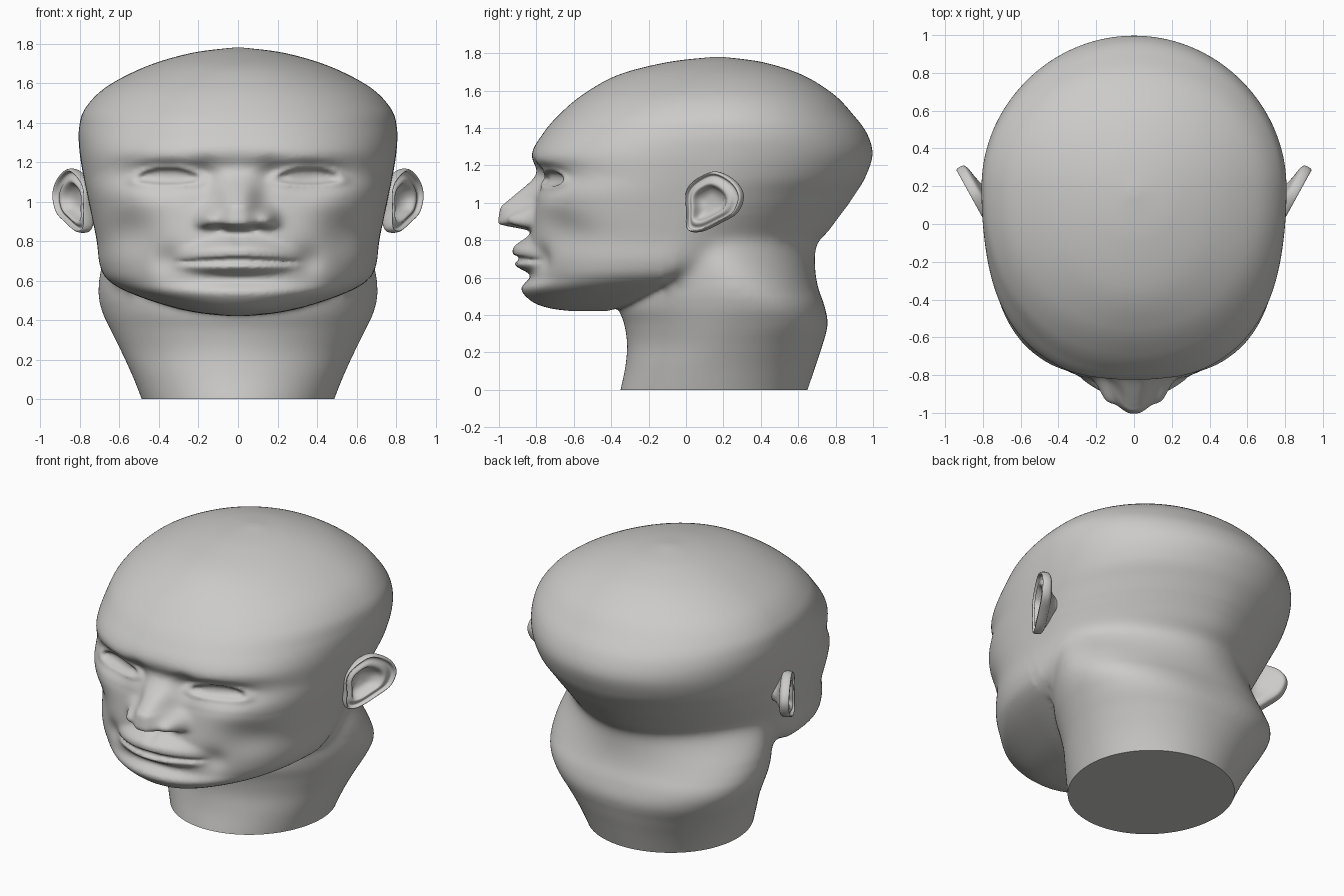
import bpy, bmesh, math

if "Cube" in bpy.data.objects:
    bpy.data.objects.remove(bpy.data.objects["Cube"])

TAU = 2 * math.pi

skin = bpy.data.materials.new("warm_grey_clay")
skin.diffuse_color = (0.6, 0.595, 0.58, 1)
skin.use_nodes = True
skin.node_tree.nodes["Principled BSDF"].inputs["Base Color"].default_value = skin.diffuse_color


def spline(rows, steps, closed=False):
    """Catmull-Rom curve through rows of numbers."""
    n, out = len(rows), []
    pick = (lambda i: rows[i % n]) if closed else (lambda i: rows[max(0, min(n - 1, i))])
    for i in range(n if closed else n - 1):
        a, b, c, d = pick(i - 1), pick(i), pick(i + 1), pick(i + 2)
        for s in range(steps):
            t = s / steps
            out.append([q + 0.5 * t * (r - p + t * (2 * p - 5 * q + 4 * r - s3 + t * (3 * (q - r) + s3 - p)))
                        for p, q, r, s3 in zip(a, b, c, d)])
    if not closed:
        out.append(list(rows[-1]))
    return out


def loft(bm, rings):
    """Closed skin over equal rings of points, capped at both ends."""
    vs = [[bm.verts.new(p) for p in ring] for ring in rings]
    n = len(rings[0])
    faces = [bm.faces.new((a[j], a[(j + 1) % n], b[(j + 1) % n], b[j]))
             for a, b in zip(vs, vs[1:]) for j in range(n)]
    faces += [bm.faces.new(vs[0]), bm.faces.new(vs[-1])]
    bmesh.ops.recalc_face_normals(bm, faces=faces)


def make_object(name, bm):
    me = bpy.data.meshes.new(name)
    bm.to_mesh(me)
    bm.free()
    me.materials.append(skin)
    ob = bpy.data.objects.new(name, me)
    bpy.context.collection.objects.link(ob)
    return ob


def smooth_shade(ob, degrees=50):
    bpy.ops.object.select_all(action='DESELECT')
    ob.select_set(True)
    bpy.context.view_layer.objects.active = ob
    bpy.ops.object.shade_smooth_by_angle(angle=math.radians(degrees))


def step(a, b, v):
    t = max(0.0, min(1.0, (v - a) / (b - a)))
    return t * t * (3 - 2 * t)


def bump(x, z, cx, cz, sx, sz):
    return math.exp(-((x - cx) / sx) ** 2 - ((z - cz) / sz) ** 2)


def face_relief(x, z):
    """How far the face stands forward of the plain head, at |x| and z."""
    if z > 1.5:
        return 0.0
    # nose: ridge, wings and nostrils
    ridge = 0.182 * step(0.845, 0.892, z) * max(0.0, 1 - max(0.0, z - 0.98) / 0.21) ** 1.4
    width = 0.095 + 0.035 * math.exp(-((z - 0.92) / 0.07) ** 2)
    h = ridge * math.exp(-(x / width) ** 2.6)
    h += 0.075 * step(0.85, 0.885, z) * bump(x, z, 0.15, 0.905, 0.05, 0.055)
    h -= 0.045 * bump(x, z, 0.085, 0.868, 0.035, 0.014)
    # lips, thinning towards the corners
    if x < 0.34:
        fall = 1 - (x / 0.34) ** 2
        line = 0.703 - 0.012 * (x / 0.34) ** 2
        r = (z - line) / (0.45 + 0.55 * fall)
        upper = step(-0.002, 0.022, r) * (1 - step(0.05, 0.14, r)) * 0.085
        lower = step(-0.002, 0.02, -r) * (1 - step(0.03, 0.09, -r)) * 0.07
        h += (upper + lower) * fall ** 1.5
        h -= 0.012 * math.exp(-((z - line) / 0.01) ** 2) * min(1.0, fall * 4)
        h -= 0.012 * bump(x, z, 0, 0.81, 0.03, 0.04)
    # chin, cheeks and brow
    h -= 0.015 * bump(x, z, 0, 0.605, 0.25, 0.03)
    h -= 0.03 * bump(x, z, 0.36, 0.70, 0.07, 0.07)
    h += 0.015 * bump(x, z, 0.5, 1.0, 0.16, 0.08)
    h -= 0.045 * bump(x, z, 0.56, 0.84, 0.13, 0.11)
    h += 0.012 * bump(x, z, 0.34, 1.225, 0.22, 0.04)
    # eye sockets, eyeballs and lids
    h -= 0.075 * bump(x, z, 0.38, 1.13, 0.19, 0.075)
    h -= 0.03 * bump(x, z, 0.17, 1.14, 0.06, 0.07)
    zc = 1.118 + 0.012 * (1 - ((x - 0.355) / 0.15) ** 2)
    e = math.hypot((x - 0.355) / 0.145, (z - zc) / 0.037)
    if e < 3:
        h += 0.03 * math.exp(-(e / 1.9) ** 2)
        h += 0.016 * math.exp(-((e - 1.25) / 0.2) ** 2)
        h -= 0.014 * (1 - step(0.92, 1.1, e))
    h -= 0.006 * bump(x, z, 0.36, 1.185, 0.14, 0.009)
    return h


def body_rings(rows, steps, count, relief=None):
    """Rows: z, front y, back y, half width, y of widest point, front and back squareness."""
    rings = []
    for z, front, back, w, c, n, m in spline(rows, steps):
        ring = []
        for k in range(count):
            co, si = math.cos(TAU * k / count), math.sin(TAU * k / count)
            p = n if si < 0 else m
            r = (abs(co) ** p + abs(si) ** p) ** (-1 / p)
            x = w * co * r
            y = c + (back - c if si > 0 else c - front) * si * r
            if relief and si < 0:
                y -= relief(abs(x), z) * step(0, 0.35, -si)
            ring.append((x, y, z))
        rings.append(ring)
    return rings


# head and neck volumes
bm = bmesh.new()
head_rows = [
    (0.422, -0.62, -0.42, 0.06, -0.52, 2, 2), (0.437, -0.73, -0.36, 0.20, -0.45, 2.2, 2),
    (0.47, -0.82, -0.20, 0.35, -0.36, 2.2, 2), (0.535, -0.88, -0.04, 0.54, -0.25, 2.2, 2),
    (0.60, -0.85, 0.12, 0.655, -0.13, 2.3, 1.9), (0.68, -0.845, 0.42, 0.70, -0.08, 2.35, 1.8),
    (0.80, -0.84, 0.71, 0.715, -0.05, 2.5, 1.75), (0.92, -0.82, 0.815, 0.74, 0.03, 2.75, 1.8),
    (1.04, -0.80, 0.90, 0.765, 0.09, 2.85, 1.9), (1.14, -0.785, 0.96, 0.785, 0.14, 2.75, 2),
    (1.26, -0.823, 0.997, 0.803, 0.18, 2.5, 2), (1.37, -0.765, 0.968, 0.805, 0.20, 2.3, 2),
    (1.47, -0.68, 0.895, 0.775, 0.20, 2.2, 2), (1.58, -0.55, 0.79, 0.668, 0.20, 2.1, 2),
    (1.685, -0.36, 0.62, 0.465, 0.20, 2, 2), (1.752, -0.10, 0.41, 0.24, 0.18, 2, 2),
    (1.78, 0.14, 0.20, 0.03, 0.17, 2, 2)]
loft(bm, body_rings(head_rows, 11, 384, face_relief))
neck_rows = [
    (-0.06, -0.36, 0.63, 0.465, 0.17, 2, 2), (0.0, -0.35, 0.65, 0.487, 0.17, 2, 2),
    (0.12, -0.325, 0.69, 0.535, 0.19, 2, 2.05), (0.24, -0.315, 0.73, 0.59, 0.22, 1.9, 2.15),
    (0.35, -0.33, 0.757, 0.645, 0.25, 1.85, 2.3), (0.45, -0.36, 0.74, 0.69, 0.27, 1.8, 2.3),
    (0.57, -0.33, 0.70, 0.712, 0.25, 1.8, 2.0), (0.70, -0.22, 0.69, 0.69, 0.18, 1.8, 1.75),
    (0.85, -0.10, 0.70, 0.64, 0.12, 1.8, 1.65)]
loft(bm, body_rings(neck_rows, 6, 96))
head = make_object("head_and_neck", bm)

# fuse both volumes into one soft skin
fuse = head.modifiers.new("fuse", 'REMESH')
fuse.mode = 'VOXEL'
fuse.voxel_size = 0.012
soften = head.modifiers.new("soften", 'SMOOTH')
soften.factor = 0.5
soften.iterations = 2
fused = bpy.data.meshes.new_from_object(head.evaluated_get(bpy.context.evaluated_depsgraph_get()))
head.modifiers.clear()

bm = bmesh.new()
bm.from_mesh(fused)
# blend the skull and jaw into the neck
for y0, z0, z1, passes in ((-0.12, 0.5, 0.98, 40), (-0.05, 0.55, 0.93, 30), (-0.4, 0.3, 0.6, 6)):
    area = [v for v in bm.verts if v.co.y > y0 and z0 < v.co.z < z1]
    for _ in range(passes):
        bmesh.ops.smooth_vert(bm, verts=area, factor=0.5, use_axis_x=True, use_axis_y=True, use_axis_z=True)
# flat cut under the neck
bmesh.ops.bisect_plane(bm, geom=bm.verts[:] + bm.edges[:] + bm.faces[:],
                       plane_co=(0, 0, 0), plane_no=(0, 0, 1), clear_inner=True)
bmesh.ops.holes_fill(bm, edges=[e for e in bm.edges if e.is_boundary], sides=0)
bmesh.ops.recalc_face_normals(bm, faces=bm.faces[:])
bm.to_mesh(head.data)
bm.free()
smooth_shade(head)

# ears: outline in y and z, then rings of (scale, outward lift, shift forward)
outline = spline([(0.0, 1.06), (0.05, 1.125), (0.15, 1.168), (0.25, 1.12), (0.295, 1.04),
                  (0.265, 0.95), (0.18, 0.895), (0.07, 0.845), (0.005, 0.86), (0.0, 0.96)], 7, True)
profile = spline([(0.02, -0.06, 0), (0.3, -0.055, 0), (0.48, -0.035, 0), (0.6, -0.002, 0), (0.7, 0.0, 0),
                  (0.8, -0.012, 0), (0.88, -0.012, 0), (0.93, 0.006, 0), (0.98, 0.004, 0),
                  (1.0, -0.018, 0), (0.97, -0.042, 0), (0.85, -0.055, 0.005), (0.68, -0.065, 0.02),
                  (0.5, -0.09, 0.045), (0.4, -0.14, 0.06)], 4)
cy, cz = 0.1, 0.99
rings = []
for scale, lift, shift in profile:
    ring = []
    for y, z in outline:
        yy, zz = cy + (y - cy) * scale - shift, cz + (z - cz) * scale
        ring.append((0.775 + 0.55 * yy + lift * 0.88, yy - lift * 0.45, zz))
    rings.append(ring)
bm = bmesh.new()
loft(bm, rings)
ears = make_object("ears", bm)
smooth_shade(ears, 80)
ears.modifiers.new("mirror", 'MIRROR').use_mirror_merge = False
